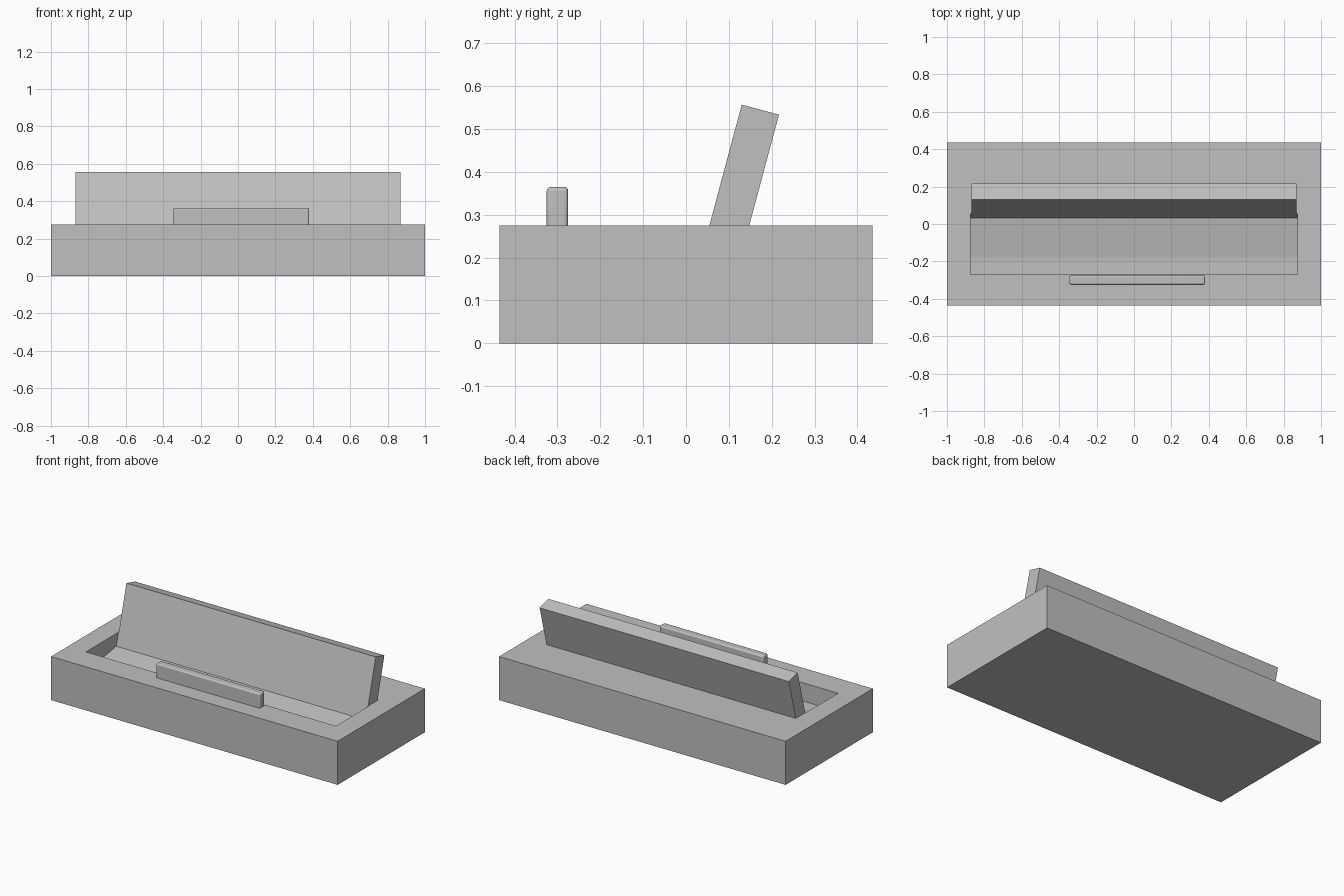
import bpy, bmesh, math
from mathutils import Vector

old = bpy.data.objects.get("Cube")
if old:
    bpy.data.objects.remove(old, do_unlink=True)

grey = bpy.data.materials.new("plain grey")
grey.use_nodes = True
grey.diffuse_color = (0.53, 0.53, 0.53, 1)
grey.node_tree.nodes["Principled BSDF"].inputs["Base Color"].default_value = grey.diffuse_color


def prism(name, profile, x0, x1):
    """Extrude a (y, z) profile along x."""
    bm = bmesh.new()
    face = bm.faces.new([bm.verts.new((x0, y, z)) for y, z in profile])
    out = bmesh.ops.extrude_face_region(bm, geom=[face])
    moved = [v for v in out["geom"] if isinstance(v, bmesh.types.BMVert)]
    bmesh.ops.translate(bm, verts=moved, vec=(x1 - x0, 0, 0))
    bmesh.ops.recalc_face_normals(bm, faces=bm.faces)
    mesh = bpy.data.meshes.new(name)
    bm.to_mesh(mesh)
    bm.free()
    mesh.materials.append(grey)
    obj = bpy.data.objects.new(name, mesh)
    bpy.context.collection.objects.link(obj)
    return obj


def rect(y0, y1, z0, z1):
    return [(y0, z0), (y1, z0), (y1, z1), (y0, z1)]


TOP = 0.275                      # top of the base
LEAN = math.radians(15)          # backward lean of the panel
FRONT = 0.0545                   # front of the panel where it meets the base


def lean_y(z):
    return FRONT + (z - TOP) * math.tan(LEAN)


# Base with a wide recess in front of the panel
base = prism("base", rect(-0.435, 0.435, 0, TOP), -1, 1)
recess = [(-0.27, 0.35), (-0.27, 0.16), (-0.18, 0.16),
          (lean_y(0.195), 0.195), (lean_y(0.35), 0.35)]
cutter = prism("recess_cutter", recess, -0.873, 0.873)
cutter.hide_render = True
cut = base.modifiers.new("recess", "BOOLEAN")
cut.operation = "DIFFERENCE"
cut.solver = "EXACT"
cut.object = cutter
bpy.context.view_layer.objects.active = base
bpy.ops.object.modifier_apply(modifier=cut.name)
bpy.data.objects.remove(cutter, do_unlink=True)

# Leaning back panel
thick = 0.09
tip = Vector((lean_y(0.557), 0.557))
back = tip + thick * Vector((math.cos(LEAN), -math.sin(LEAN)))
foot = 0.272
back_foot = back.y - foot
panel = [(lean_y(foot), foot), (back.x - back_foot * math.tan(LEAN), foot), back, tip]
prism("back_panel", panel, -0.87, 0.87)

# Rounded front lip
lip = prism("front_lip", rect(-0.325, -0.275, 0.25, 0.365), -0.345, 0.38)
bevel = lip.modifiers.new("soft edges", "BEVEL")
bevel.width = 0.009
bevel.segments = 3
bpy.ops.object.select_all(action="DESELECT")
lip.select_set(True)
bpy.context.view_layer.objects.active = lip
bpy.ops.object.shade_smooth_by_angle(angle=math.radians(35))
